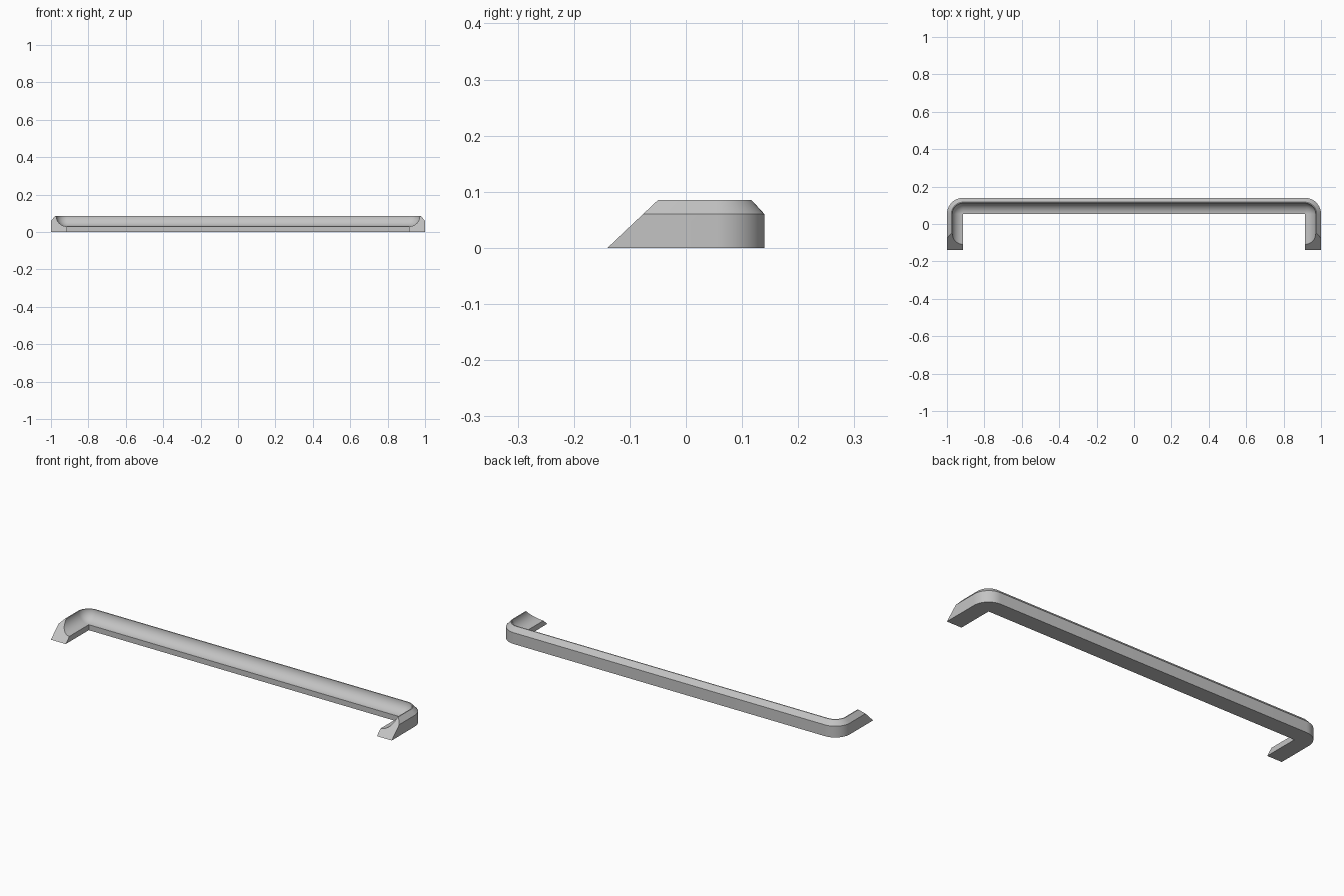
import bpy
import bmesh
from math import sin, cos, pi, radians

cube = bpy.data.objects.get("Cube")
if cube:
    bpy.data.objects.remove(cube)

WIDTH, HEIGHT, DEPTH = 0.087, 0.085, 0.14
LIP = 0.029           # height of the inner lip
FLAT = 0.028          # inset where the cove begins
SLANT = 0.09 / HEIGHT
COVE_STEPS, BEND_STEPS = 12, 12

# Cross-section: (inset from the outer wall, height)
profile = [(WIDTH, 0), (0, 0), (0, 0.06), (0.023, HEIGHT)]
for i in range(COVE_STEPS + 1):
    a = pi / 2 * i / COVE_STEPS
    profile.append((WIDTH - (WIDTH - FLAT) * cos(a),
                    HEIGHT - (HEIGHT - LIP) * sin(a)))


def tip(side):
    # Leg end, cut back along a slanted plane
    return [(side * (1 - d), -DEPTH + SLANT * z, z) for d, z in profile]


def bend(angle):
    # Section at one angle of a rounded corner
    side = 1 if cos(angle) > 0 else -1
    return [(side * (1 - WIDTH) + (WIDTH - d) * cos(angle),
             DEPTH - WIDTH + (WIDTH - d) * sin(angle), z) for d, z in profile]


# Sections from the left leg, round both corners, to the right leg
sections = [tip(1)]
for start, side in ((0, 1), (pi / 2, -1)):
    for i in range(BEND_STEPS + 1):
        a = start + pi / 2 * i / BEND_STEPS
        ring = bend(a)
        if side < 0 and i == 0:
            ring = [(-(1 - WIDTH), DEPTH - d, z) for d, z in profile]
        elif side > 0 and i == BEND_STEPS:
            ring = [(1 - WIDTH, DEPTH - d, z) for d, z in profile]
        sections.append(ring)
sections.append(tip(-1))

# Sweep the moulding
bm = bmesh.new()
rings = [[bm.verts.new(p) for p in section] for section in sections]
n = len(profile)
for r0, r1 in zip(rings, rings[1:]):
    for i in range(n):
        j = (i + 1) % n
        bm.faces.new((r0[i], r0[j], r1[j], r1[i]))
bm.faces.new(rings[0])
bm.faces.new(rings[-1])
bmesh.ops.remove_doubles(bm, verts=bm.verts, dist=0.0001)
bmesh.ops.recalc_face_normals(bm, faces=bm.faces)
mesh = bpy.data.meshes.new("curved_moulding")
bm.to_mesh(mesh)
bm.free()

moulding = bpy.data.objects.new("curved_moulding", mesh)
bpy.context.collection.objects.link(moulding)

# Plain grey finish
grey = bpy.data.materials.new("light_grey")
grey.use_nodes = True
colour = (0.55, 0.55, 0.55, 1)
grey.diffuse_color = colour
grey.node_tree.nodes["Principled BSDF"].inputs["Base Color"].default_value = colour
mesh.materials.append(grey)

bpy.context.view_layer.objects.active = moulding
moulding.select_set(True)
bpy.ops.object.shade_smooth_by_angle(angle=radians(30))
